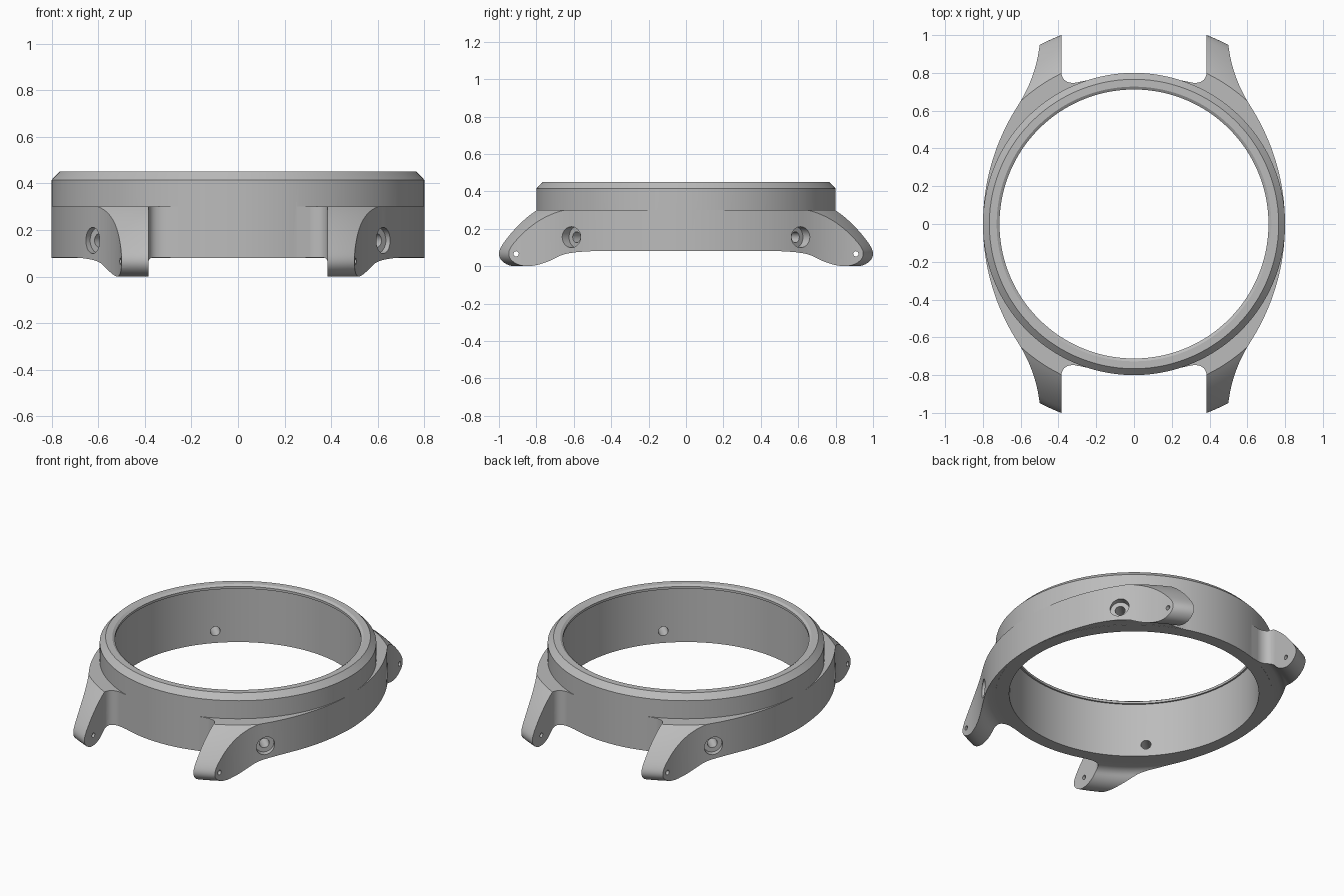
import bpy, bmesh
from math import sin, cos, pi, radians, sqrt
from mathutils import Vector, Matrix

SEGMENTS = 192

if "Cube" in bpy.data.objects:
    bpy.data.objects.remove(bpy.data.objects["Cube"], do_unlink=True)

steel = bpy.data.materials.new("brushed grey steel")
steel.use_nodes = True
steel.diffuse_color = (0.5, 0.5, 0.5, 1)
steel.node_tree.nodes["Principled BSDF"].inputs["Base Color"].default_value = (0.5, 0.5, 0.5, 1)


def bezier(a, b, c, n=12):
    """Points on a quadratic curve from a to c, steered by b."""
    a, b, c = Vector(a), Vector(b), Vector(c)
    return [tuple(a * (1 - t) ** 2 + b * 2 * t * (1 - t) + c * t * t)
            for t in (i / n for i in range(n + 1))]


def finish(bm, name):
    bmesh.ops.recalc_face_normals(bm, faces=bm.faces)
    mesh = bpy.data.meshes.new(name)
    bm.to_mesh(mesh)
    bm.free()
    mesh.materials.append(steel)
    obj = bpy.data.objects.new(name, mesh)
    bpy.context.collection.objects.link(obj)
    return obj


def lathe(name, profile):
    """Closed (radius, z) profile turned about the z axis."""
    bm = bmesh.new()
    rings = []
    for s in range(SEGMENTS):
        a = 2 * pi * s / SEGMENTS
        rings.append([bm.verts.new((r * cos(a), r * sin(a), z)) for r, z in profile])
    for s in range(SEGMENTS):
        p, q = rings[s], rings[(s + 1) % SEGMENTS]
        for i in range(len(profile)):
            j = (i + 1) % len(profile)
            bm.faces.new((p[i], q[i], q[j], p[j]))
    return finish(bm, name)


def prism(name, outline, z0, z1):
    bm = bmesh.new()
    base = bm.faces.new([bm.verts.new((x, y, z0)) for x, y in outline])
    top = bmesh.ops.extrude_face_region(bm, geom=[base])["geom"]
    verts = [v for v in top if isinstance(v, bmesh.types.BMVert)]
    bmesh.ops.translate(bm, verts=verts, vec=(0, 0, z1 - z0))
    return finish(bm, name)


def rod(name, start, end, radius, sides=40):
    start, end = Vector(start), Vector(end)
    axis = end - start
    bm = bmesh.new()
    turn = axis.to_track_quat('Z', 'Y').to_matrix().to_4x4()
    bmesh.ops.create_cone(bm, cap_ends=True, segments=sides, radius1=radius,
                          radius2=radius, depth=axis.length,
                          matrix=Matrix.Translation((start + end) / 2) @ turn)
    return finish(bm, name)


def combine(target, other, operation):
    """Apply a boolean and discard the helper."""
    mod = target.modifiers.new("combine", 'BOOLEAN')
    mod.operation, mod.solver, mod.object = operation, 'EXACT', other
    bpy.context.view_layer.objects.active = target
    bpy.ops.object.modifier_apply(modifier=mod.name)
    bpy.data.objects.remove(other, do_unlink=True)


# Main ring with a chamfered rim and a small inner lip
case = lathe("watch_case", [
    (0.722, 0.08), (0.8, 0.08), (0.8, 0.415), (0.766, 0.45), (0.727, 0.45),
    (0.712, 0.44), (0.712, 0.425), (0.722, 0.425)])

# Lug section, turned about the centre: curved top, rounded tip, hollow underside
lug_profile = [(0.76, 0.081), (0.76, 0.30)]
lug_profile += bezier((0.885, 0.30), (0.975, 0.235), (1.053, 0.118))
lug_profile += bezier((1.06, 0.105), (1.085, 0.06), (1.056, 0.028), 8)
lug_profile += bezier((1.056, 0.028), (1.03, 0.0), (0.99, 0.0), 6)[1:]
lug_profile += bezier((0.99, 0.0), (0.935, 0.005), (0.90, 0.048), 8)[1:]
lug_profile += bezier((0.90, 0.048), (0.88, 0.076), (0.845, 0.081), 6)[1:]

# Plan outline of one side: broad flank, tapering lug, fillet back to the ring
flank_radius = 1.156
half = []
for i in range(25):
    y = 0.627 * i / 24
    half.append((0.7995 - flank_radius + sqrt(flank_radius ** 2 - y * y), y))
half += bezier((0.615, 0.627), (0.52, 0.775), (0.5, 0.945), 16)[1:]
half += [(0.494, 1.1), (0.385, 1.1)]
half += bezier((0.385, 0.81), (0.385, 0.75), (0.325, 0.747), 10)
half += [(0.31, 0.748), (0.24, 0.762), (0.235, 0.6)]
outline = half + [(x, -y) for x, y in reversed(half[1:])]

for side in (1, -1):
    lugs = lathe("lug_pair", lug_profile)
    plan = prism("lug_plan", [(side * x, y) for x, y in outline], -0.1, 0.6)
    combine(lugs, plan, 'INTERSECT')
    combine(case, lugs, 'UNION')

# Counterbored radial holes through the four flanks
for quarter in range(4):
    a = radians((44.5, 135.5, 224.5, 315.5)[quarter])
    d = Vector((cos(a), sin(a), 0))
    lift = Vector((0, 0, 0.155))
    combine(case, rod("counterbore", d * 0.835 + lift, d * 1.0 + lift, 0.056), 'DIFFERENCE')
    combine(case, rod("radial_hole", d * 0.6 + lift, d * 0.9 + lift, 0.029), 'DIFFERENCE')

# Strap bar holes running across each pair of lugs
for y in (-0.908, 0.908):
    combine(case, rod("bar_hole", (-0.7, y, 0.066), (0.7, y, 0.066), 0.014, 24), 'DIFFERENCE')

bpy.ops.object.select_all(action='DESELECT')
case.select_set(True)
bpy.context.view_layer.objects.active = case
bpy.ops.object.shade_smooth_by_angle(angle=radians(25))
